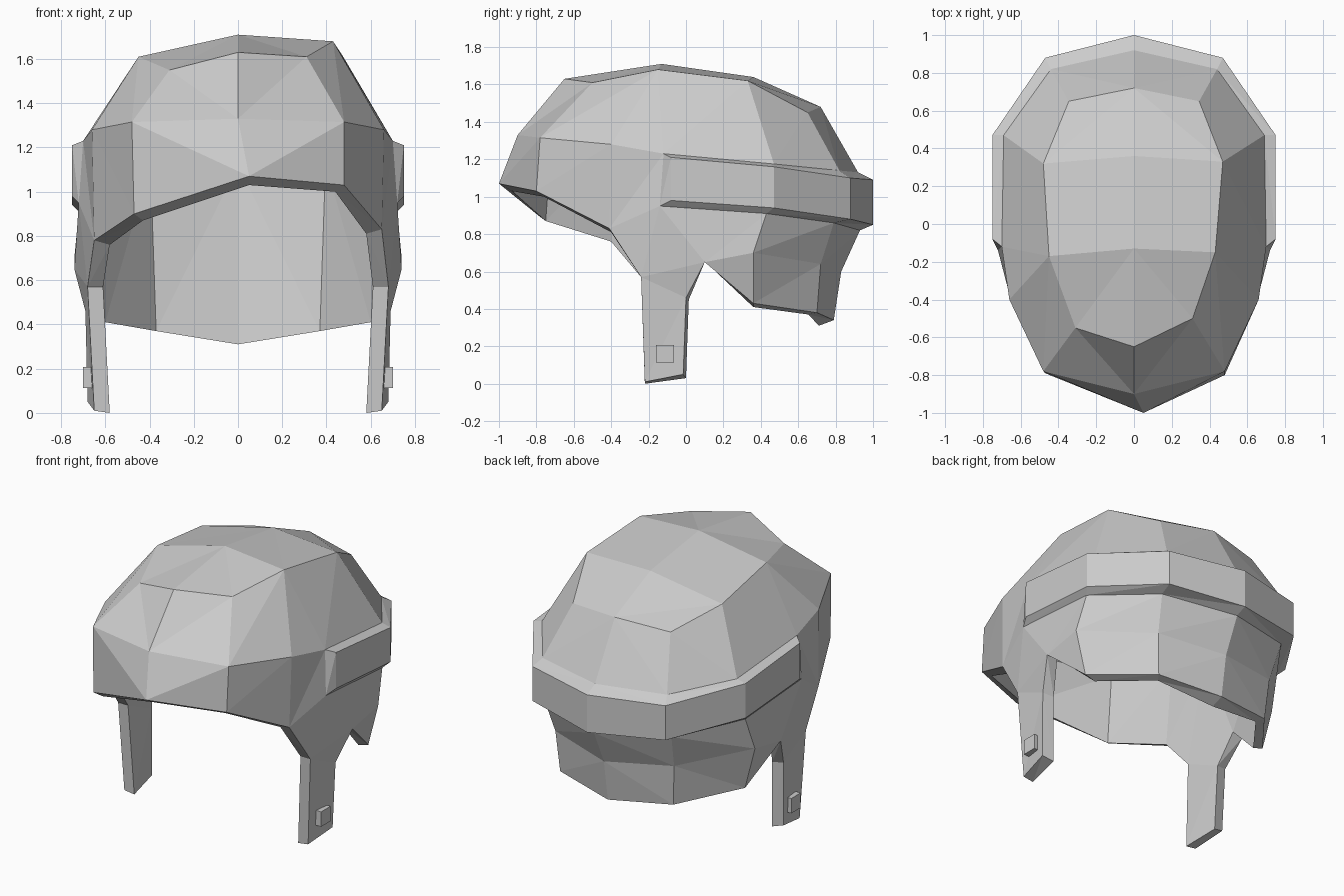
import bpy, bmesh
from mathutils import Vector

if "Cube" in bpy.data.objects:
    bpy.data.objects.remove(bpy.data.objects["Cube"])

# Key points of the right half, row by row, each running from front to back
P = {
    # crown ring and ridge
    'A0': (0, -.65, 1.63), 'A1': (.31, -.50, 1.61), 'A2': (.43, -.15, 1.68),
    'A3': (.47, .33, 1.62), 'A4': (.345, .65, 1.45), 'A5': (0, .72, 1.48),
    'T1': (0, -.13, 1.71), 'T2': (0, .36, 1.64),
    # brow line, continuing as the top of the band
    'B0': (0, -.90, 1.33), 'B1': (.48, -.78, 1.315), 'B2': (.66, -.40, 1.28),
    'Bs': (.70, -.12, 1.23), 'B3': (.69, .47, 1.175), 'B4': (.44, .82, 1.14), 'B5': (0, .92, 1.13),
    # brim, continuing as the bottom of the band
    'C0': (.05, -1.0, 1.07), 'C1': (.48, -.80, 1.03), 'C2': (.65, -.41, .83),
    'Cs': (.72, -.14, .95), 'C3': (.72, .43, .91), 'C4': (.45, .79, .86), 'C5': (0, .93, .82),
    # strap top, notch and neck guard
    'Df': (.68, -.24, .57), 'Dn': (.74, .10, .65), 'Db': (.69, .0, .46),
    'D3': (.74, .36, .70), 'D4': (.42, .72, .64), 'D5': (0, .83, .60),
    # lower edge
    'Ef': (.65, -.22, .01), 'Eb': (.68, -.015, .05),
    'E3': (.67, .36, .43), 'E4': (.40, .70, .38), 'E5': (0, .79, .34),
}
# The left half differs a little
LEFT = {'A1': (.31, -.55, 1.55), 'A2': (.45, -.17, 1.61), 'A3': (.48, .32, 1.54),
        'C1': (.47, -.79, .90), 'C2': (.65, -.41, .78)}
# Shift from the outer to the inner lip along the open edge
LIP = {'C0': (0, .07, -.04), 'C1': (-.04, .04, -.03), 'C2': (-.07, .01, -.02),
       'Df': (-.07, 0, 0), 'Dn': (-.075, 0, .005), 'Db': (-.07, .015, -.01),
       'Ef': (-.07, 0, -.01), 'Eb': (-.07, .015, -.02),
       'E3': (-.07, 0, -.02), 'E4': (-.03, -.045, -.01), 'E5': (0, -.08, -.03)}


def point(name, side, inner=False):
    x, y, z = LEFT.get(name, P[name]) if side < 0 else P[name]
    if inner and name in LIP:
        dx, dy, dz = LIP[name]
        x, y, z = x + dx, y + dy, z + dz
    elif inner:
        x, y, z = x * .9, y * .92, z - (.07 if name[0] in 'AT' else .01)
    return Vector((x * side if x > .1 else x, y, z))


def strip(bm, upper, lower):
    """Bridge two equally long rows with triangles, skipping collapsed ones."""
    for i in range(len(upper) - 1):
        a, b, c, d = upper[i], upper[i + 1], lower[i + 1], lower[i]
        for tri in ((a, b, d), (b, c, d)):
            if (tri[1] - tri[0]).cross(tri[2] - tri[0]).length > 1e-6:
                bm.faces.new([bm.verts.new(p) for p in tri])


def finish(bm, name):
    bmesh.ops.remove_doubles(bm, verts=bm.verts[:], dist=1e-4)
    bmesh.ops.recalc_face_normals(bm, faces=bm.faces[:])
    me = bpy.data.meshes.new(name)
    bm.to_mesh(me)
    bm.free()
    ob = bpy.data.objects.new(name, me)
    bpy.context.collection.objects.link(ob)
    return ob


# Helmet shell: outer skin, inner lining and the lip that joins them
DOME = [('T1 T1 T1 T2 A5', 'A0 A1 A2 A3 A4'),
        ('A0 A1 A2 A2 A3 A4 A5', 'B0 B1 B2 Bs B3 B4 B5'),
        ('B0 B1 B2', 'C0 C1 C2'),
        ('Df Dn', 'Df Db'), ('Df Db', 'Ef Eb')]
OUTSIDE = [('B2 Bs B3 B4 B5', 'C2 Cs C3 C4 C5'),
           ('C2 Cs C3 C4 C5', 'Df Dn D3 D4 D5'),
           ('Dn D3 D4 D5', 'Dn E3 E4 E5')]
INSIDE = [('B2 Bs', 'C2 C2'), ('C2 Bs', 'Df Dn'),
          ('Bs B3 B4 B5', 'Dn E3 E4 E5')]
EDGE = 'C0 C1 C2 Df Ef Eb Db Dn E3 E4 E5'
bm = bmesh.new()
for side in (1, -1):
    def row(names, inner):
        return [point(n, side, inner) for n in names.split()]
    for rows, inner in ((DOME + OUTSIDE, False), (DOME + INSIDE, True)):
        for up, low in rows:
            strip(bm, row(up, inner), row(low, inner))
    strip(bm, row(EDGE, False), row(EDGE, True))
finish(bm, 'helmet_shell')

# Raised band around the back: (x, y, top z, bottom z)
OUTER = [(.75, -.08, 1.21, .98), (.75, .47, 1.16, .94), (.47, .88, 1.10, .88), (0, 1.0, 1.09, .85)]
bm = bmesh.new()
for side in (1, -1):
    top_in = [point(n, side) for n in ('Bs', 'B3', 'B4', 'B5')]
    low_in = [point(n, side) for n in ('Cs', 'C3', 'C4', 'C5')]
    top = [Vector((x * side, y, t)) for x, y, t, b in OUTER]
    low = [Vector((x * side, y, b)) for x, y, t, b in OUTER]
    strip(bm, top_in, top)
    strip(bm, top, low)
    strip(bm, low, low_in)
    strip(bm, [top_in[0], top[0]], [low_in[0], low[0]])
finish(bm, 'rear_band')

# Strap studs
for side, name in ((1, 'right_strap_stud'), (-1, 'left_strap_stud')):
    bpy.ops.mesh.primitive_cube_add(size=1, location=(side * .67, -.112, .16))
    stud = bpy.context.object
    stud.name = name
    stud.scale = (.06, .095, .095)
